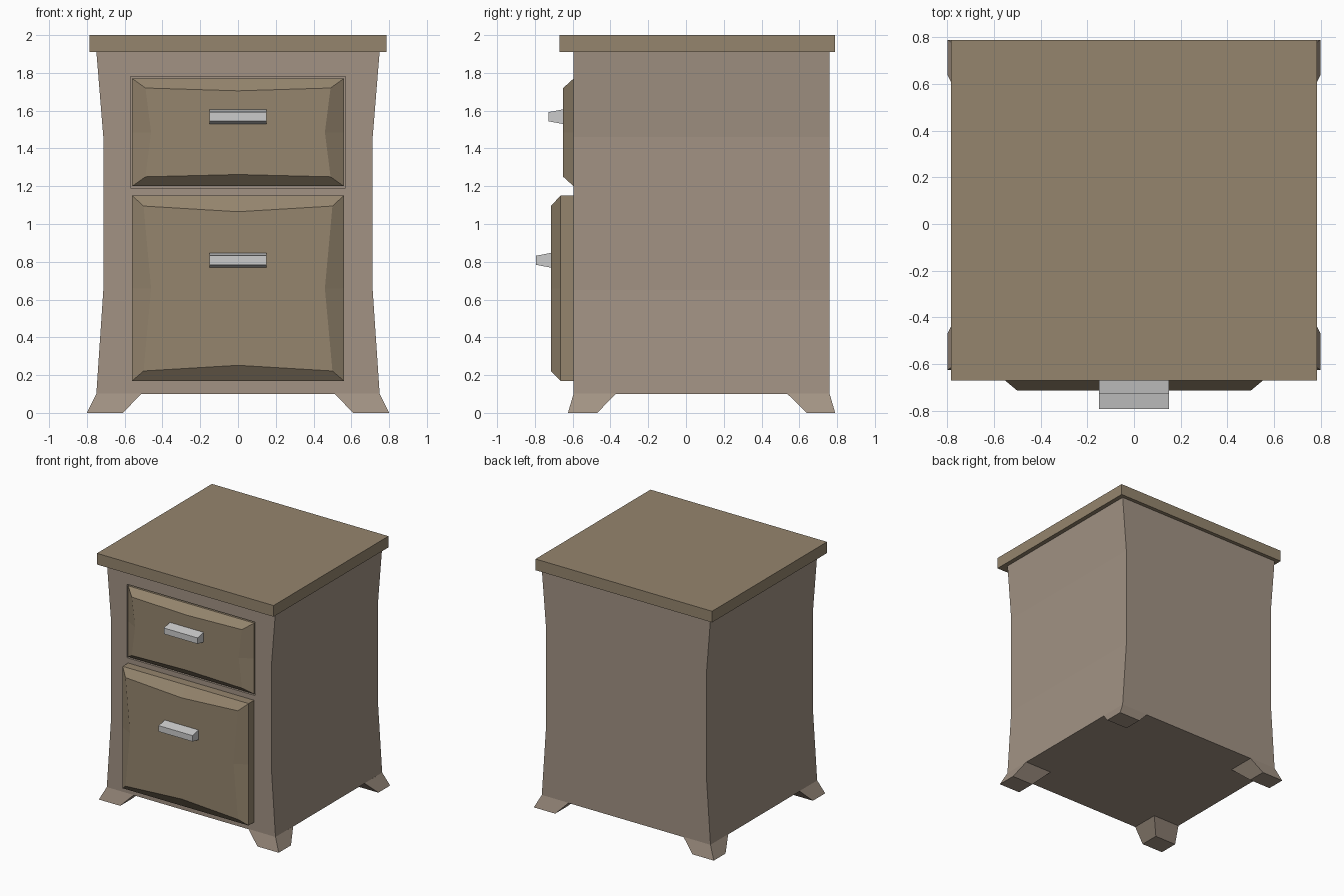
import bpy, bmesh

if "Cube" in bpy.data.objects:
    bpy.data.objects.remove(bpy.data.objects["Cube"])


def material(name, rgb):
    m = bpy.data.materials.new(name)
    m.diffuse_color = (*rgb, 1)
    m.use_nodes = True
    m.node_tree.nodes["Principled BSDF"].inputs["Base Color"].default_value = m.diffuse_color
    return m


FRAME = material("frame_wood", (0.36, 0.29, 0.23))
WOOD = material("panel_wood", (0.30, 0.235, 0.155))


def loft(name, rings, mat=None):
    """Skin matching closed rings of points and cap both ends."""
    bm = bmesh.new()
    loops = [[bm.verts.new(p) for p in r] for r in rings]
    for a, b in zip(loops, loops[1:]):
        for i in range(len(a)):
            j = (i + 1) % len(a)
            bm.faces.new((a[i], a[j], b[j], b[i]))
    bm.faces.new(loops[0])
    bm.faces.new(loops[-1])
    bmesh.ops.recalc_face_normals(bm, faces=bm.faces)
    me = bpy.data.meshes.new(name)
    bm.to_mesh(me)
    bm.free()
    ob = bpy.data.objects.new(name, me)
    bpy.context.collection.objects.link(ob)
    if mat:
        me.materials.append(mat)
    return ob


def flat(x0, x1, y0, y1, z):
    return [(x0, y0, z), (x1, y0, z), (x1, y1, z), (x0, y1, z)]


def upright(x, z0, z1, y, mx=None, m0=None, m1=None):
    """Eight-point front-facing ring with optional pinched midpoints."""
    zc = (z0 + z1) / 2
    mx, m0, m1 = mx or x, m0 or z0, m1 or z1
    return [(-x, y, z0), (0, y, m0), (x, y, z0), (mx, y, zc),
            (x, y, z1), (0, y, m1), (-x, y, z1), (-mx, y, zc)]


# Waisted body
FRONT, BACK = -0.595, 0.76
body = loft("body", [flat(-w, w, FRONT, BACK, z) for z, w in
                     [(0.10, 0.75), (0.65, 0.713), (1.46, 0.713), (1.915, 0.75)]], FRAME)

# Shallow recess around the closed upper drawer
cutter = loft("recess_cutter", [upright(0.57, 1.19, 1.78, y) for y in (-0.7, -0.55)])
cutter.hide_render = True
cutter.hide_set(True)
cut = body.modifiers.new("recess", 'BOOLEAN')
cut.object = cutter
cut.solver = 'EXACT'

# Top slab
loft("top_slab", [flat(-0.785, 0.785, -0.67, 0.79, z) for z in (1.91, 2.0)], WOOD)

# Splayed feet
for side, s in (("left", -1), ("right", 1)):
    for end, bottom, top in (("front", (-0.625, -0.47), (FRONT, -0.37)),
                             ("back", (0.64, 0.79), (0.535, BACK))):
        loft(f"{end}_{side}_foot", [flat(s * 0.61, s * 0.80, *bottom, 0),
                                    flat(s * 0.51, s * 0.75, *top, 0.102)], FRAME)

# Drawers with raised, pinched panels
loft("upper_drawer", [upright(0.56, 1.20, 1.77, -0.54), upright(0.56, 1.20, 1.77, FRONT),
                      upright(0.49, 1.25, 1.72, -0.65, 0.46, 1.262, 1.705)], WOOD)
loft("lower_drawer", [upright(0.56, 0.17, 1.15, -0.58), upright(0.56, 0.17, 1.15, -0.665),
                      upright(0.50, 0.222, 1.095, -0.715, 0.46, 0.252, 1.065)], WOOD)

# Tapered handles
for name, y, z in (("upper_handle", -0.645, 1.568), ("lower_handle", -0.71, 0.808)):
    loft(name, [[(-0.15, yy, z - h), (0.15, yy, z - h), (0.15, yy, z + h), (-0.15, yy, z + h)]
                for yy, h in ((y, 0.04), (y - 0.083, 0.024))])
